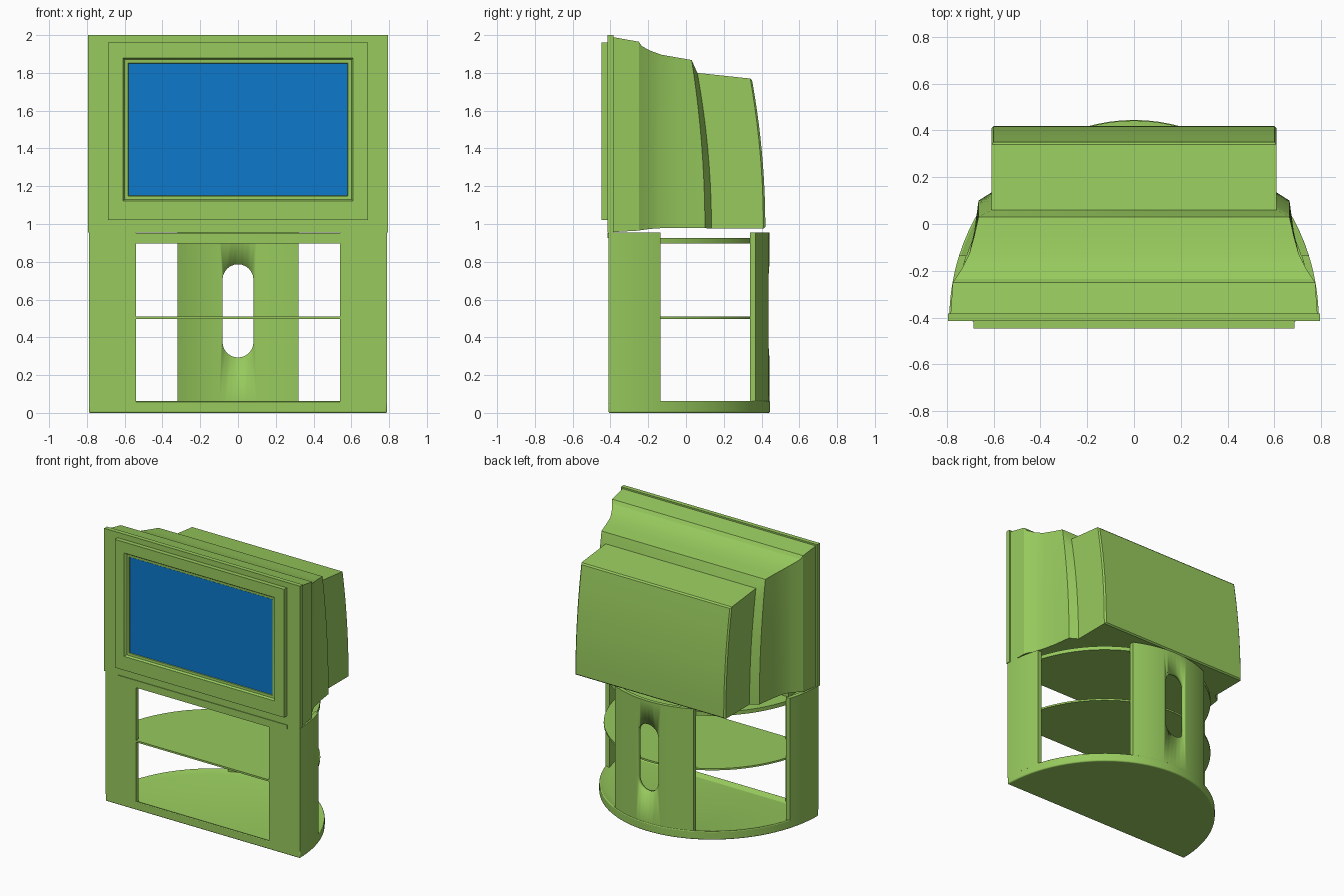
import bpy, bmesh
from math import cos, sin, pi, radians, asin, acos

if "Cube" in bpy.data.objects:
    bpy.data.objects.remove(bpy.data.objects["Cube"])

FRONT = -0.41   # straight front line of the stand, centre of its back arc


def material(name, color):
    m = bpy.data.materials.new(name)
    m.diffuse_color = color
    m.use_nodes = True
    m.node_tree.nodes["Principled BSDF"].inputs["Base Color"].default_value = m.diffuse_color
    return m


GREEN = material("green_casing", (0.31, 0.59, 0.11, 1))
BLUE = material("blue_screen", (0.004, 0.19, 0.6, 1))


def finish(name, bm, mat=GREEN):
    bmesh.ops.recalc_face_normals(bm, faces=bm.faces)
    me = bpy.data.meshes.new(name)
    bm.to_mesh(me)
    bm.free()
    me.materials.append(mat)
    ob = bpy.data.objects.new(name, me)
    bpy.context.collection.objects.link(ob)
    bpy.ops.object.select_all(action='DESELECT')
    bpy.context.view_layer.objects.active = ob
    ob.select_set(True)
    bpy.ops.object.shade_smooth_by_angle(angle=radians(25))
    return ob


def prism(name, pts, z0, z1, inset=None):
    """Extrude an outline upward; optional (rim, depth) recess in the top."""
    bm = bmesh.new()
    lo = [bm.verts.new((x, y, z0)) for x, y in pts]
    hi = [bm.verts.new((x, y, z1)) for x, y in pts]
    n = len(pts)
    bm.faces.new(lo)
    top = bm.faces.new(hi)
    for i in range(n):
        j = (i + 1) % n
        bm.faces.new((lo[i], lo[j], hi[j], hi[i]))
    if inset:
        bmesh.ops.recalc_face_normals(bm, faces=bm.faces)
        bmesh.ops.inset_region(bm, faces=[top], thickness=inset[0])
        for v in top.verts:
            v.co.z -= inset[1]
    return finish(name, bm)


def box(name, x, y0, y1, z0, z1, mat=GREEN):
    ob = prism(name, [(-x, y0), (x, y0), (x, y1), (-x, y1)], z0, z1)
    ob.data.materials[0] = mat
    return ob


def arc(inset, a0, a1, n):
    """Points on the stand's curved outline, pulled in by inset."""
    rx, ry = 0.79 - inset, 0.855 - inset
    return [(rx * cos(a0 + (a1 - a0) * i / n), FRONT + ry * sin(a0 + (a1 - a0) * i / n))
            for i in range(n + 1)]


def loft(name, sections, levels=1, cap_end=True):
    """Sections (half width, y at top, y at bottom, z bottom, z top), bowed in side view."""
    bm = bmesh.new()
    rings = []
    for w, yt, yb, zb, zt in sections:
        cols = []
        for s in (-1, 1):
            cols.append([bm.verts.new((s * w, yb + (yt - yb) * (k / levels) ** 2,
                                       zb + (zt - zb) * k / levels)) for k in range(levels + 1)])
        rings.append(cols)
    for a, b in zip(rings, rings[1:]):
        la = a[0] + a[1][::-1]
        lb = b[0] + b[1][::-1]
        for i in range(len(la)):
            j = (i + 1) % len(la)
            bm.faces.new((la[i], la[j], lb[j], lb[i]))
    for l, r in [rings[0]] + ([rings[-1]] if cap_end else []):
        for k in range(levels):
            bm.faces.new((l[k], r[k], r[k + 1], l[k + 1]))
    return finish(name, bm)


# Stand base with rounded edge and recessed floor
base = prism("stand_base", arc(0, 0, pi, 48), 0, 0.065, inset=(0.06, 0.02))
bev = base.modifiers.new("round_edge", 'BEVEL')
bev.width, bev.segments, bev.limit_method = 0.012, 3, 'ANGLE'

# Shelves
prism("middle_shelf", arc(0.03, 0, pi, 48), 0.497, 0.51)
prism("top_shelf", arc(0.03, 0, pi, 48), 0.897, 0.925)
box("front_ledge", 0.69, FRONT - 0.006, -0.2, 0.925, 0.953)

# Side pillars: front plate plus curved side wall
a_out, a_in = asin(0.275 / 0.855), asin(0.275 / 0.825)
outline = [(0.54, FRONT)] + arc(0, 0, a_out, 8)
inner = arc(0.03, asin(0.03 / 0.825), a_in, 8)[::-1]
outline += inner + [(0.54, FRONT + 0.03)]
for side, s in (("right", 1), ("left", -1)):
    prism(side + "_pillar", [(s * x, y) for x, y in outline], 0.05, 0.955)

# Curved back panel with an oval cable slot
b_out, b_in = acos(0.32 / 0.79), acos(0.32 / 0.76)
panel = prism("back_panel", arc(0.003, b_out, pi - b_out, 20)
              + arc(0.03, b_in, pi - b_in, 20)[::-1], 0.04, 0.955)
slot = [(0.082 * cos(pi * i / 12), 0.705 + 0.082 * sin(pi * i / 12)) for i in range(13)]
slot += [(-x, 1.08 - y) for x, y in slot]
cutter = prism("slot_cutter", slot, -0.6, -0.2)
cutter.rotation_euler.x = pi / 2
cutter.hide_render = True
bpy.context.view_layer.update()
cut = panel.modifiers.new("slot", 'BOOLEAN')
cut.object, cut.operation, cut.solver = cutter, 'DIFFERENCE', 'EXACT'
bpy.context.view_layer.objects.active = panel
bpy.ops.object.modifier_apply(modifier=cut.name)
bpy.data.objects.remove(cutter)

# Television front frame
box("front_frame", 0.795, -0.415, -0.383, 0.955, 2.0)

# Raised bezel with stepped screen opening
loft("screen_bezel", [(w, y, y, z0, z1) for w, y, z0, z1 in (
    (0.687, -0.40, 1.02, 1.96), (0.687, -0.447, 1.02, 1.96),
    (0.61, -0.447, 1.122, 1.88), (0.60, -0.432, 1.13, 1.87),
    (0.582, -0.430, 1.147, 1.853), (0.58, -0.418, 1.15, 1.85))], cap_end=False)
box("screen", 0.58, -0.426, -0.41, 1.15, 1.85, BLUE)

# Rear housing: concave shoulders, bowed step, then the back block
loft("rear_housing", [
    (0.785, -0.39, -0.39, 0.957, 1.99),
    (0.775, -0.25, -0.25, 0.965, 1.965),
    (0.765, -0.235, -0.235, 0.968, 1.942),
    (0.735, -0.19, -0.19, 0.974, 1.918),
    (0.705, -0.13, -0.13, 0.978, 1.896),
    (0.683, -0.05, -0.03, 0.978, 1.882),
    (0.665, 0.03, 0.10, 0.978, 1.868),
    (0.61, 0.06, 0.135, 0.976, 1.80),
    (0.61, 0.34, 0.41, 0.976, 1.77),
    (0.60, 0.35, 0.42, 0.985, 1.76)], levels=10)
